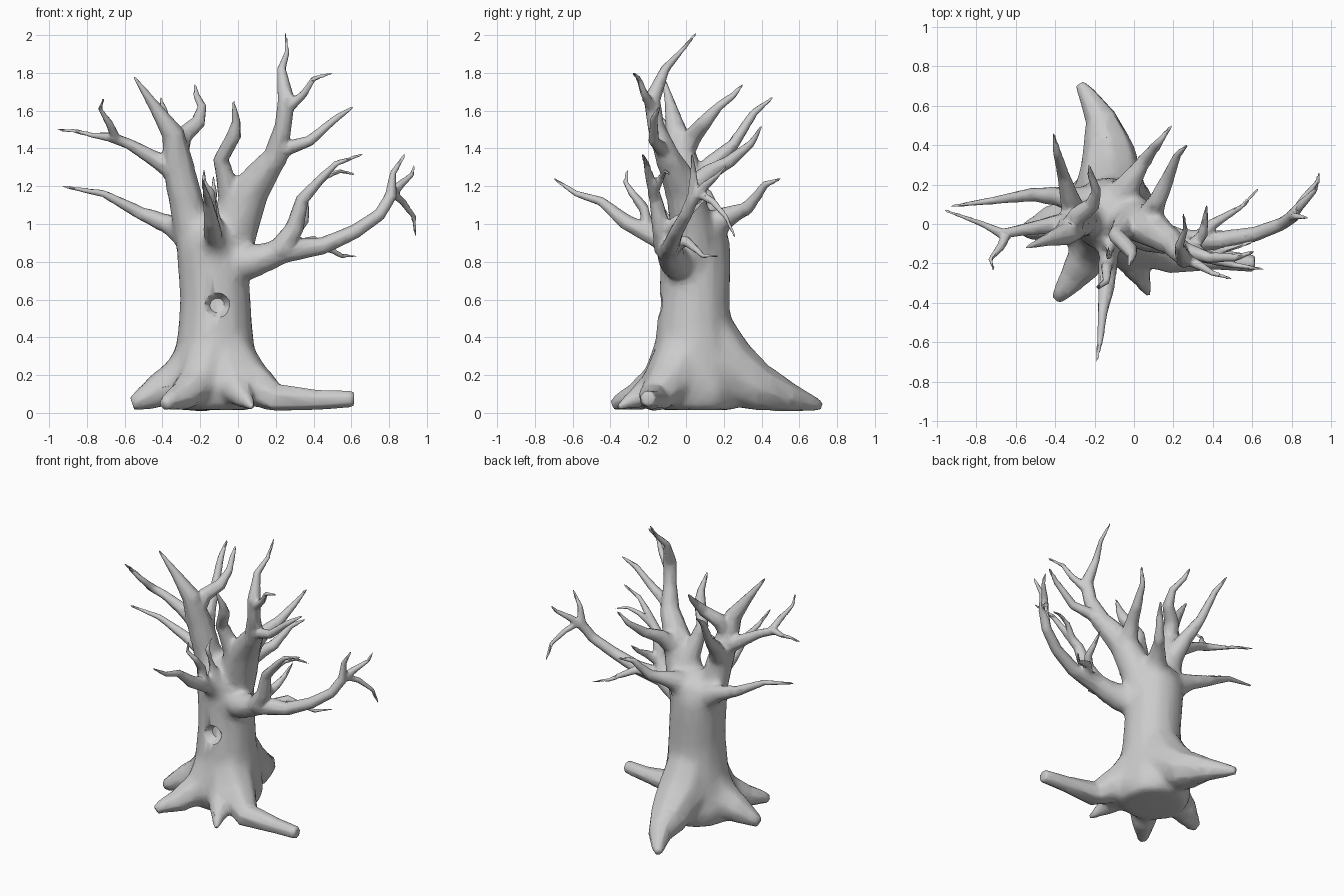
import bpy, bmesh, math
from mathutils import Vector

parts = []


def tube(name, pts, sides=7):
    """Closed tapering tube through (x, y, z, radius) points."""
    bm = bmesh.new()
    P = [Vector(p[:3]) for p in pts]
    rings, t_old, u = [], None, None
    for i, p in enumerate(P):
        a, b = P[max(i - 1, 0)], P[min(i + 1, len(P) - 1)]
        t = (b - a).normalized()
        if u is None:
            u = Vector((0, -1, 0)) if abs(t.y) < 0.8 else Vector((0, 0, 1))
        else:
            u = t_old.rotation_difference(t) @ u
        u = (u - t * u.dot(t)).normalized()
        v, t_old, ring = t.cross(u), t, []
        for k in range(sides):
            ang = 2 * math.pi * k / sides
            c = p + (u * math.cos(ang) + v * math.sin(ang)) * pts[i][3]
            c.z = max(c.z, 0.01)
            ring.append(bm.verts.new(c))
        rings.append(ring)
    for r, s in zip(rings, rings[1:]):
        for k in range(sides):
            n = (k + 1) % sides
            bm.faces.new((r[k], r[n], s[n], s[k]))
    bm.faces.new(rings[0][::-1])
    bm.faces.new(rings[-1])
    bmesh.ops.recalc_face_normals(bm, faces=bm.faces)
    me = bpy.data.meshes.new(name)
    bm.to_mesh(me)
    bm.free()
    ob = bpy.data.objects.new(name, me)
    bpy.context.collection.objects.link(ob)
    parts.append(ob)
    return ob


T = 0.007  # twig tip radius

# trunk
trunk = tube("trunk", [(-.13, .05, .015, .22), (-.13, .05, .12, .25), (-.12, .05, .28, .22),
                       (-.12, .04, .45, .2), (-.12, .045, .6, .19), (-.13, .05, .75, .19),
                       (-.14, .05, .9, .19), (-.14, .05, 1.0, .15), (-.13, .04, 1.07, .06)], 12)

# roots
tube("root_right", [(-.1, .0, .38, .15), (.03, -.07, .17, .15), (.2, -.17, .075, .085),
                    (.42, -.18, .07, .055), (.6, -.2, .075, .045), (.615, -.2, .075, .035)])
tube("root_back", [(-.12, .07, .5, .15), (-.12, .2, .25, .18), (-.13, .38, .13, .135),
                   (-.17, .54, .085, .08), (-.24, .66, .05, .045), (-.275, .71, .04, .025)], 8)
tube("root_left", [(-.14, .05, .38, .16), (-.28, .02, .18, .14), (-.43, 0, .11, .095),
                   (-.53, -.03, .06, .05), (-.56, -.03, .05, .035)])
tube("root_front_left", [(-.13, 0, .38, .16), (-.2, -.12, .16, .13), (-.3, -.26, .085, .08),
                         (-.37, -.35, .06, .045), (-.39, -.38, .04, .03)])
tube("root_front", [(-.07, 0, .36, .15), (-.02, -.15, .13, .11), (.03, -.26, .08, .06),
                    (.075, -.36, .03, .012)])

# left limb and its branches
tube("left_limb", [(-.21, .04, .75, .09), (-.26, .03, 1.05, .1), (-.31, 0, 1.28, .085),
                   (-.345, -.05, 1.48, .06), (-.44, -.08, 1.62, .032), (-.55, -.12, 1.78, T)], 8)
tube("left_limb_back_branch", [(-.29, .02, 1.18, .08), (-.33, .14, 1.32, .05), (-.36, .25, 1.42, .032),
                               (-.39, .36, 1.59, .022), (-.41, .46, 1.67, T)])
tube("left_limb_inner_branch", [(-.32, -.02, 1.36, .06), (-.29, .04, 1.47, .05), (-.21, .1, 1.54, .04),
                                (-.19, .17, 1.62, .025), (-.22, .25, 1.68, .018), (-.23, .3, 1.74, T)])
tube("left_upper_branch", [(-.33, 0, 1.28, .07), (-.45, -.01, 1.35, .042), (-.57, -.03, 1.42, .03),
                           (-.67, -.05, 1.46, .028), (-.77, 0, 1.47, .015), (-.85, .03, 1.49, .012),
                           (-.96, .07, 1.5, T)])
tube("left_upper_twig", [(-.64, -.04, 1.44, .028), (-.68, -.12, 1.53, .022), (-.73, -.18, 1.61, .012),
                         (-.71, -.24, 1.67, T)], 6)
tube("left_lower_branch", [(-.23, .1, .92, .1), (-.37, .14, 1.0, .06), (-.52, .15, 1.06, .036),
                           (-.71, .12, 1.16, .02), (-.93, .09, 1.2, T)])

# centre limb
tube("centre_limb", [(-.05, .03, .92, .11), (-.04, .0, 1.15, .07), (-.09, -.06, 1.34, .042),
                     (-.02, -.13, 1.47, .04), (-.01, -.16, 1.54, .025), (-.025, -.21, 1.65, T)])

# right limb and its branches
tube("right_limb", [(-.05, .05, .78, .11), (.0, .03, 1.0, .12), (.08, -.02, 1.2, .1),
                    (.2, -.1, 1.36, .065), (.24, -.16, 1.52, .045), (.255, -.18, 1.66, .045),
                    (.23, -.11, 1.82, .024), (.26, -.03, 1.91, .014), (.25, .055, 2.01, T)], 8)
tube("right_limb_top_twig", [(.25, -.17, 1.6, .035), (.35, -.22, 1.69, .022), (.4, -.25, 1.77, .015),
                             (.5, -.28, 1.8, T)], 6)
tube("right_limb_outer_branch", [(.16, -.08, 1.32, .06), (.26, -.13, 1.4, .04), (.38, -.17, 1.44, .03),
                                 (.52, -.17, 1.56, .02), (.61, -.14, 1.62, T)])
tube("right_limb_back_branch", [(.06, 0, 1.15, .08), (.12, .12, 1.27, .05), (.17, .23, 1.33, .035),
                                (.22, .35, 1.43, .02), (.27, .4, 1.52, T)])
tube("back_branch", [(-.08, .1, .95, .11), (-.03, .2, 1.03, .07), (.06, .33, 1.09, .04),
                     (.13, .42, 1.21, .02), (.19, .5, 1.24, T)])

# long low limb on the right
tube("low_limb", [(-.08, .02, .78, .1), (.08, -.06, .8, .095), (.25, -.09, .86, .065),
                  (.45, -.08, .885, .046), (.62, -.05, .96, .038), (.75, 0, 1.05, .034),
                  (.81, .04, 1.15, .033), (.82, .04, 1.27, .018), (.885, .03, 1.37, T)], 8)
tube("low_limb_end_twig", [(.78, .02, 1.1, .03), (.85, .1, 1.2, .025), (.92, .17, 1.26, .014),
                           (.935, .21, 1.31, T)], 6)
tube("low_limb_hanging_twig", [(.81, .05, 1.17, .025), (.87, .14, 1.12, .02), (.93, .21, 1.04, .014),
                               (.94, .26, .93, T)], 6)
tube("low_limb_riser", [(.22, -.1, .86, .07), (.3, -.13, .98, .05), (.34, -.16, 1.13, .036),
                        (.44, -.19, 1.24, .025), (.52, -.21, 1.32, .016), (.66, -.23, 1.37, T)])
tube("riser_twig", [(.38, -.17, 1.17, .028), (.46, -.13, 1.25, .018), (.54, -.11, 1.28, .012),
                    (.63, -.08, 1.26, T)], 6)
tube("low_limb_back_twig", [(.29, -.12, .95, .04), (.35, -.05, 1.02, .028), (.36, .02, 1.06, .018),
                            (.37, .1, 1.13, T)], 6)
tube("low_limb_under_twig", [(.33, -.08, .88, .045), (.4, .0, .91, .03), (.5, .06, .86, .018),
                             (.55, .09, .83, .013), (.63, .18, .83, T)], 6)

# front branch
tube("front_branch", [(-.12, -.02, .83, .1), (-.13, -.16, .93, .055), (-.14, -.32, 1.01, .042),
                      (-.16, -.45, 1.12, .026), (-.17, -.58, 1.16, .017), (-.19, -.7, 1.24, T)])
tube("front_branch_twig", [(-.13, -.18, .94, .045), (-.14, -.22, 1.08, .03), (-.14, -.29, 1.17, .02),
                           (-.18, -.32, 1.22, .014), (-.18, -.31, 1.29, T)], 6)
tube("front_crotch_twig", [(-.1, -.06, .88, .07), (-.12, -.12, 1.05, .035), (-.13, -.17, 1.2, .02),
                           (-.13, -.1, 1.27, T)], 6)

# fuse every part into one continuous skin
bpy.ops.object.select_all(action='DESELECT')
for ob in parts:
    ob.select_set(True)
bpy.context.view_layer.objects.active = trunk
bpy.ops.object.join()
tree = bpy.context.object
tree.name = "bare_tree"
m = tree.modifiers.new("fuse", 'REMESH')
m.mode, m.voxel_size = 'VOXEL', 0.01
bpy.ops.object.modifier_apply(modifier=m.name)

# soften the joints near the trunk, then press in the knot hole
bm = bmesh.new()
bm.from_mesh(tree.data)
for radius, top, times in ((.4, 1.3, 12), (.32, 1.15, 35)):
    core = [v for v in bm.verts if v.co.z < top and math.hypot(v.co.x + .12, v.co.y - .05) < radius
            and (v.co.y > -.2 or v.co.z < .5)]
    for i in range(times):
        bmesh.ops.smooth_vert(bm, verts=core, factor=.5, use_axis_x=True, use_axis_y=True, use_axis_z=True)
for v in bm.verts:
    d = math.hypot(v.co.x + .11, v.co.z - .57)
    if v.co.y < 0 and d < .065:
        v.co.y += .06 * min(1, 2.5 * (1 - d / .065))
bm.to_mesh(tree.data)
bm.free()

# reduce to the low-poly faceting of the style
m = tree.modifiers.new("low_poly", 'DECIMATE')
m.ratio = .08
bpy.ops.object.modifier_apply(modifier=m.name)
bpy.ops.object.shade_smooth_by_angle(angle=math.radians(50))
